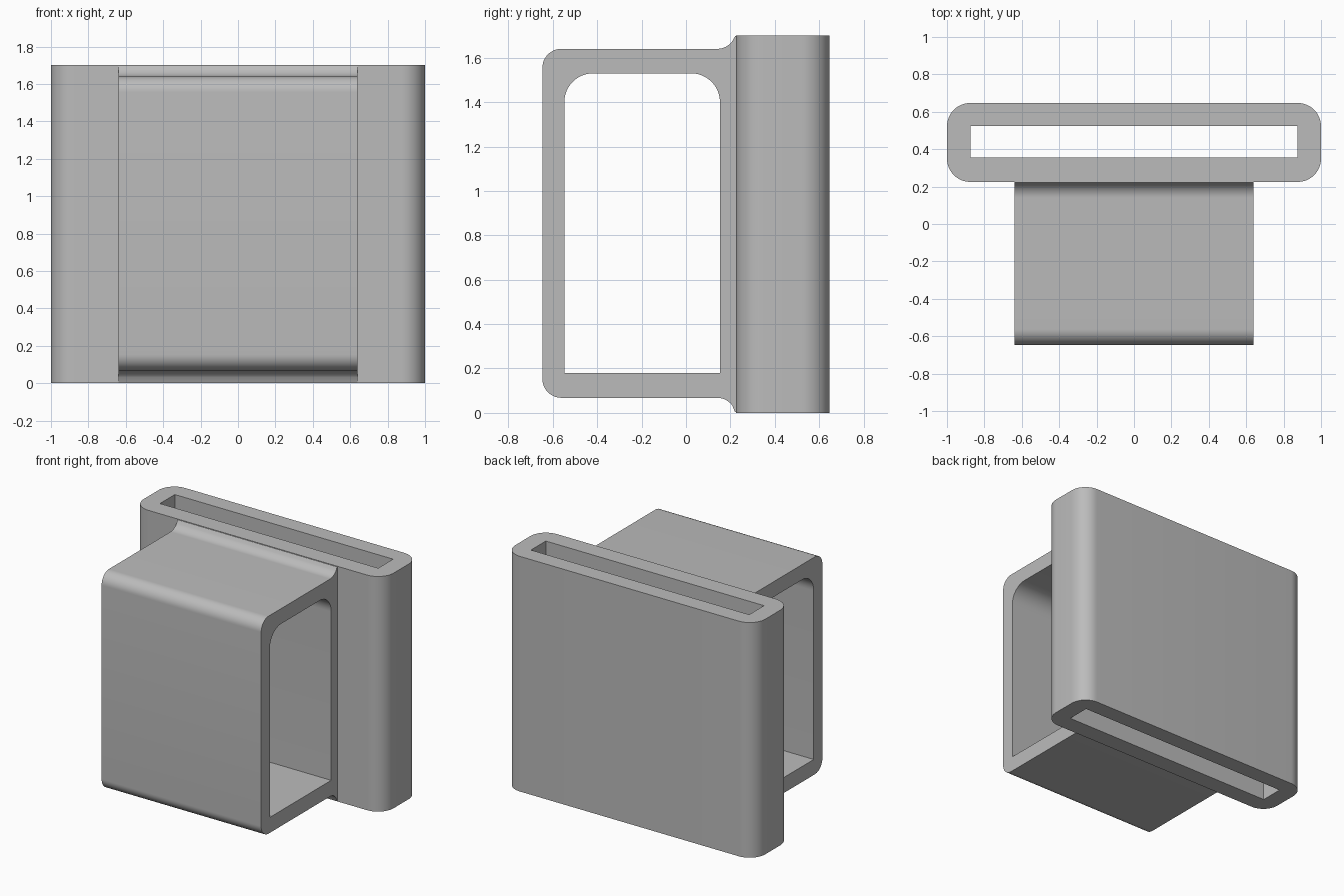
import bpy, bmesh, math
from mathutils import Vector

cube = bpy.data.objects.get("Cube")
if cube:
    bpy.data.objects.remove(cube, do_unlink=True)

grey = bpy.data.materials.new("plain_grey")
grey.use_nodes = True
colour = (0.5, 0.5, 0.5, 1)
grey.diffuse_color = colour
grey.node_tree.nodes["Principled BSDF"].inputs["Base Color"].default_value = colour


def arc(cx, cy, r, start, end, steps=12):
    """Points along an arc, angles in degrees."""
    angles = [math.radians(start + (end - start) * i / steps) for i in range(steps + 1)]
    return [(cx + r * math.cos(a), cy + r * math.sin(a)) for a in angles]


def rectangle(x0, x1, y0, y1):
    return [(x0, y0), (x1, y0), (x1, y1), (x0, y1)]


def extrude_profile(name, outlines, place, sweep):
    """Fill the outlines (outer, hole) and extrude them along sweep."""
    bm = bmesh.new()
    edges = []
    for outline in outlines:
        verts = [bm.verts.new(place(u, v)) for u, v in outline]
        edges += [bm.edges.new((a, b)) for a, b in zip(verts, verts[1:] + verts[:1])]
    bmesh.ops.triangle_fill(bm, use_beauty=True, use_dissolve=False, edges=edges)
    result = bmesh.ops.extrude_face_region(bm, geom=bm.faces[:], use_keep_orig=True)
    moved = [g for g in result["geom"] if isinstance(g, bmesh.types.BMVert)]
    bmesh.ops.translate(bm, verts=moved, vec=Vector(sweep))
    bmesh.ops.recalc_face_normals(bm, faces=bm.faces[:])
    mesh = bpy.data.meshes.new(name)
    bm.to_mesh(mesh)
    bm.free()
    mesh.materials.append(grey)
    obj = bpy.data.objects.new(name, mesh)
    bpy.context.collection.objects.link(obj)
    bpy.ops.object.select_all(action="DESELECT")
    obj.select_set(True)
    bpy.context.view_layer.objects.active = obj
    bpy.ops.object.shade_smooth_by_angle(angle=math.radians(30))
    return obj


height = 1.7
front, back = 0.225, 0.647

# Flat sleeve with rounded vertical edges and a slot right through it
r = 0.125
sleeve = (arc(1 - r, front + r, r, -90, 0) + arc(1 - r, back - r, r, 0, 90)
          + arc(r - 1, back - r, r, 90, 180) + arc(r - 1, front + r, r, 180, 270))
slot = rectangle(-0.873, 0.873, 0.355, 0.525)
extrude_profile("sleeve", [sleeve, slot], lambda u, v: (u, v, 0), (0, 0, height))

# Belt loop: rounded outer corners, flared into the sleeve at top and bottom
low, high, nose, r, flare = 0.068, 1.64, -0.647, 0.085, 0.085
bottom_flare = arc(front - flare, low - flare, flare, 90, 36)
top_flare = arc(front - flare, high + flare, flare, -36, -90)
# Each flare runs on to the sleeve's end, where it meets the front face
loop = (arc(nose + r, low + r, r, 180, 270) + bottom_flare
        + [(front - 0.004, 0.003), (front + 0.01, 0.003),
           (front + 0.01, height - 0.003), (front - 0.004, height - 0.003)]
        + top_flare + arc(nose + r, high - r, r, 90, 180))

# Opening: square corners below, rounded corners above
left, right, floor, ceiling, r = -0.548, 0.153, 0.18, 1.53, 0.13
opening = ([(left, floor), (right, floor)]
           + arc(right - r, ceiling - r, r, 0, 90)
           + arc(left + r, ceiling - r, r, 90, 180))
extrude_profile("belt_loop", [loop, opening], lambda u, v: (-0.638, u, v), (1.276, 0, 0))
